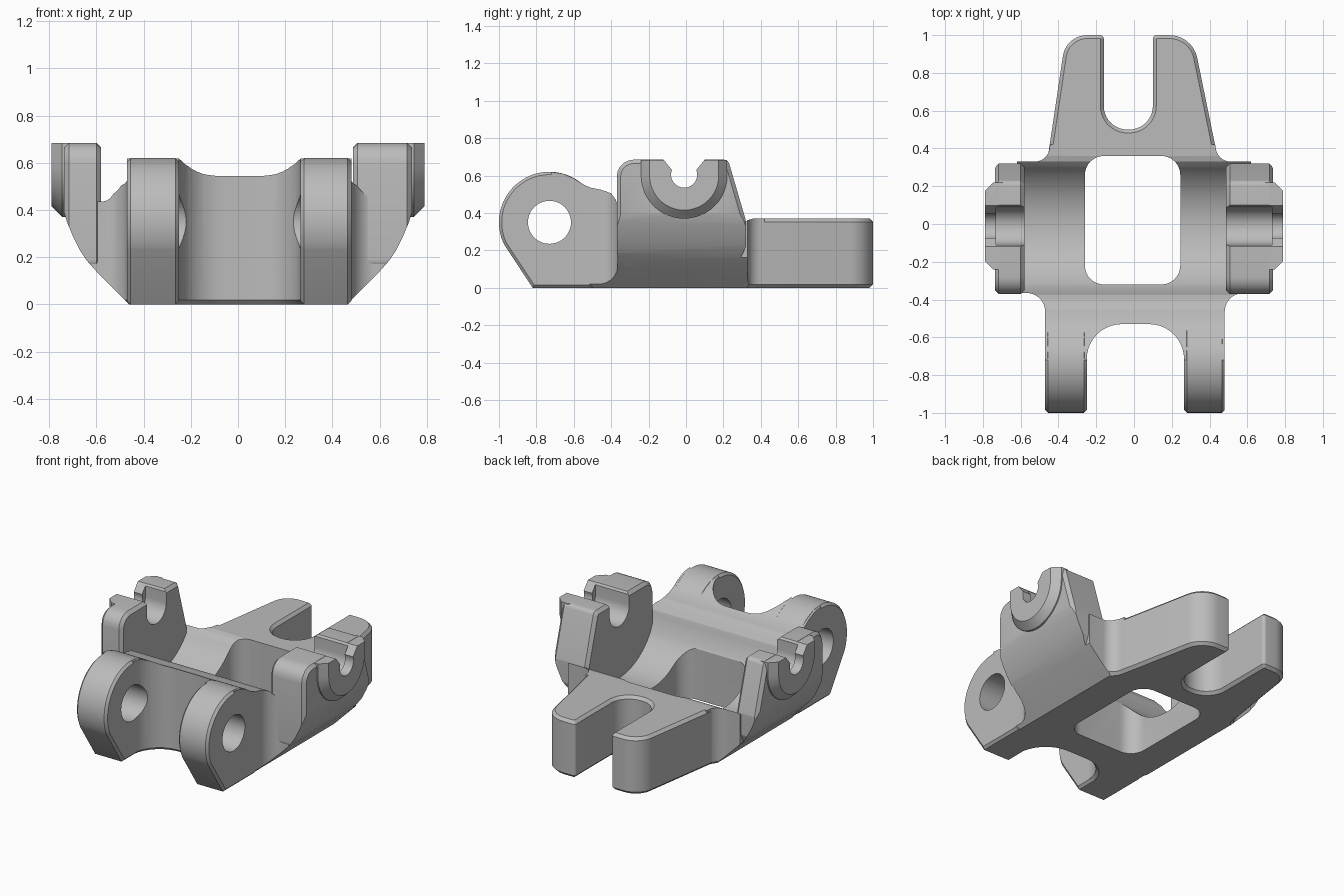
import bpy, bmesh
from math import sin, cos, tan, radians
from mathutils import Vector

cube = bpy.data.objects.get("Cube")
if cube:
    bpy.data.objects.remove(cube, do_unlink=True)

grey = bpy.data.materials.new("machined grey")
grey.use_nodes = True
grey.diffuse_color = (0.5, 0.5, 0.5, 1)
bsdf = next(n for n in grey.node_tree.nodes if n.type == 'BSDF_PRINCIPLED')
bsdf.inputs["Base Color"].default_value = (0.5, 0.5, 0.5, 1)
bsdf.inputs["Roughness"].default_value = 0.6


def arc(cx, cy, r, a0, a1, n=24):
    """Points on an arc, angles in degrees."""
    return [(cx + r * cos(radians(a0 + (a1 - a0) * i / n)),
             cy + r * sin(radians(a0 + (a1 - a0) * i / n))) for i in range(n + 1)]


def rounded(corners, n=10):
    """Polygon whose corners (x, y, radius) are replaced by tangent arcs."""
    out = []
    for i, (x, y, r) in enumerate(corners):
        p = Vector((x, y))
        if r == 0:
            out.append((x, y))
            continue
        a = (Vector(corners[i - 1][:2]) - p).normalized()
        b = (Vector(corners[(i + 1) % len(corners)][:2]) - p).normalized()
        half = a.angle(b) / 2
        mid = (a + b).normalized()
        centre = p + mid * (r / sin(half))
        start, end = p + a * (r / tan(half)) - centre, p + b * (r / tan(half)) - centre
        sweep = start.angle(end)
        for k in range(n + 1):
            t = k / n
            v = (start * sin((1 - t) * sweep) + end * sin(t * sweep)) / sin(sweep)
            out.append(tuple(centre + v))
    return out


def prism(name, pts, axis, lo, hi, bevel=0):
    """Extrude a profile along an axis, optionally chamfering both caps."""
    place = {'x': lambda a, b, t: (t, a, b),
             'y': lambda a, b, t: (a, t, b),
             'z': lambda a, b, t: (a, b, t)}[axis]
    lo, hi = min(lo, hi), max(lo, hi)
    bm = bmesh.new()
    rings = [[bm.verts.new(place(a, b, t)) for a, b in pts] for t in (lo, hi)]
    caps = [bm.faces.new(ring) for ring in rings]
    for i in range(len(pts)):
        bm.faces.new((rings[0][i - 1], rings[0][i], rings[1][i], rings[1][i - 1]))
    bmesh.ops.recalc_face_normals(bm, faces=bm.faces)
    if bevel:
        rim = list({e for c in caps for e in c.edges})
        bmesh.ops.bevel(bm, geom=rim, offset=bevel, segments=1, affect='EDGES')
    mesh = bpy.data.meshes.new(name)
    bm.to_mesh(mesh)
    bm.free()
    mesh.materials.append(grey)
    obj = bpy.data.objects.new(name, mesh)
    bpy.context.collection.objects.link(obj)
    return obj


def combine(obj, tool, operation):
    """Apply a boolean and discard the tool."""
    mod = obj.modifiers.new("boolean", 'BOOLEAN')
    mod.operation, mod.object, mod.solver = operation, tool, 'EXACT'
    bpy.context.view_layer.objects.active = obj
    bpy.ops.object.modifier_apply(modifier=mod.name)
    bpy.data.objects.remove(tool, do_unlink=True)


def belly():
    """Cross-section with the curved underside, swept front to back."""
    side = [(.46, 0), (.6, .14), (.64, .185), (.67, .23), (.7, .29), (.725, .35), (.74, .4), (.76, .5), (.76, .8)]
    return prism("belly_tool", side + [(-x, z) for x, z in reversed(side)], 'y', -1.2, 1.2)


def pin_hole():
    return prism("hole_tool", arc(-.73, .35, .115, 0, 360, 48)[:-1], 'x', -.7, .7)


# Central body: plan outline, trough profile and window
plan = rounded([(-.47, -.72, 0), (-.25, -.72, 0), (-.25, -.53, .185), (.265, -.53, .185),
                (.265, -.72, 0), (.48, -.72, 0), (.48, -.365, .1), (.62, -.365, 0),
                (.62, .33, 0), (.445, .33, .08), (.43, .42, 0), (-.445, .42, 0),
                (-.455, .33, .08), (-.62, .33, 0), (-.62, -.365, 0), (-.47, -.365, .1)])
body = prism("body", plan, 'z', 0, .8, .018)
ridge = [(-.36, .42), (-.375, .47), (-.4, .505), (-.45, .523), (-.51, .535),
         (-.55, .553), (-.6, .585), (-.66, .611), (-.73, .62)]
profile = [(-.73, -.1), (.5, -.1), (.5, .37), (.36, .37), (.33, .362)]
profile += arc(-.01, .55, .38, -34, -147, 32) + ridge
combine(body, prism("profile_tool", profile, 'x', -.9, .9), 'INTERSECT')
combine(body, belly(), 'INTERSECT')
window = rounded([(-.26, -.32, .1), (.245, -.32, .1), (.245, .36, .1), (-.26, .36, .1)])
combine(body, prism("window_tool", window, 'z', -.2, 1), 'DIFFERENCE')
combine(body, pin_hole(), 'DIFFERENCE')

# Rear fork with its slot
fork = rounded([(.438, .375, 0), (.31, 1, .15), (.1, 1, .02), (.1, .5, .125),
                (-.16, .5, .125), (-.16, 1, .02), (-.36, 1, .13), (-.453, .375, 0)])
parts = [body, prism("rear_fork", fork, 'z', 0, .37, .018)]

# Front pin lugs
lug_profile = [(-.5, 0), (-.5, .53), (-.55, .553)] + arc(-.73, .35, .27, 52, 206, 40) + [(-.82, 0)]
for name, lo, hi in (("right_lug", -.47, -.25), ("left_lug", .265, .48)):
    lug = prism(name, lug_profile, 'x', lo, hi, .015)
    combine(lug, pin_hole(), 'DIFFERENCE')
    parts.append(lug)

# Side ears with boss, keyhole notch and inner pocket
ear_profile = rounded([(-.37, .18, .04), (-.37, .685, .09), (.225, .685, .03), (.32, .36, .04),
                       (.32, .22, .03), (.22, 0, 0), (-.27, 0, 0)], 5)
boss_profile = arc(-.01, .6, .23, 180, 360) + [(.22, .75), (-.24, .75)]
keyhole = ([(.1, .8), (.1, .685), (.055, .63)] + arc(-.01, .605, .07, 10, -190)
           + [(-.075, .63), (-.12, .685), (-.12, .8)])
pocket = [(.09, .8)] + arc(-.01, .605, .1, 0, -180) + [(-.11, .8)]
for name, s, inner in (("right_ear", -1, .58), ("left_ear", 1, .487)):
    ear = prism(name, ear_profile, 'x', s * inner, s * .737, .02)
    combine(ear, belly(), 'INTERSECT')
    boss = prism("boss_tool", boss_profile, 'x', s * .65, s * .79, .045)
    top = [(-1, .684), (1, .684), (1, 1), (-1, 1)]
    combine(boss, prism("top_tool", top, 'x', -1, 1), 'DIFFERENCE')
    combine(ear, boss, 'UNION')
    combine(ear, prism("keyhole_tool", keyhole, 'x', s * .4, s * .9), 'DIFFERENCE')
    combine(ear, prism("pocket_tool", pocket, 'x', s * .4, s * .73), 'DIFFERENCE')
    parts.append(ear)

# Smooth curved faces, keep machined edges crisp
bpy.ops.object.select_all(action='DESELECT')
for obj in parts:
    obj.select_set(True)
bpy.context.view_layer.objects.active = body
bpy.ops.object.shade_smooth_by_angle(angle=radians(28))
